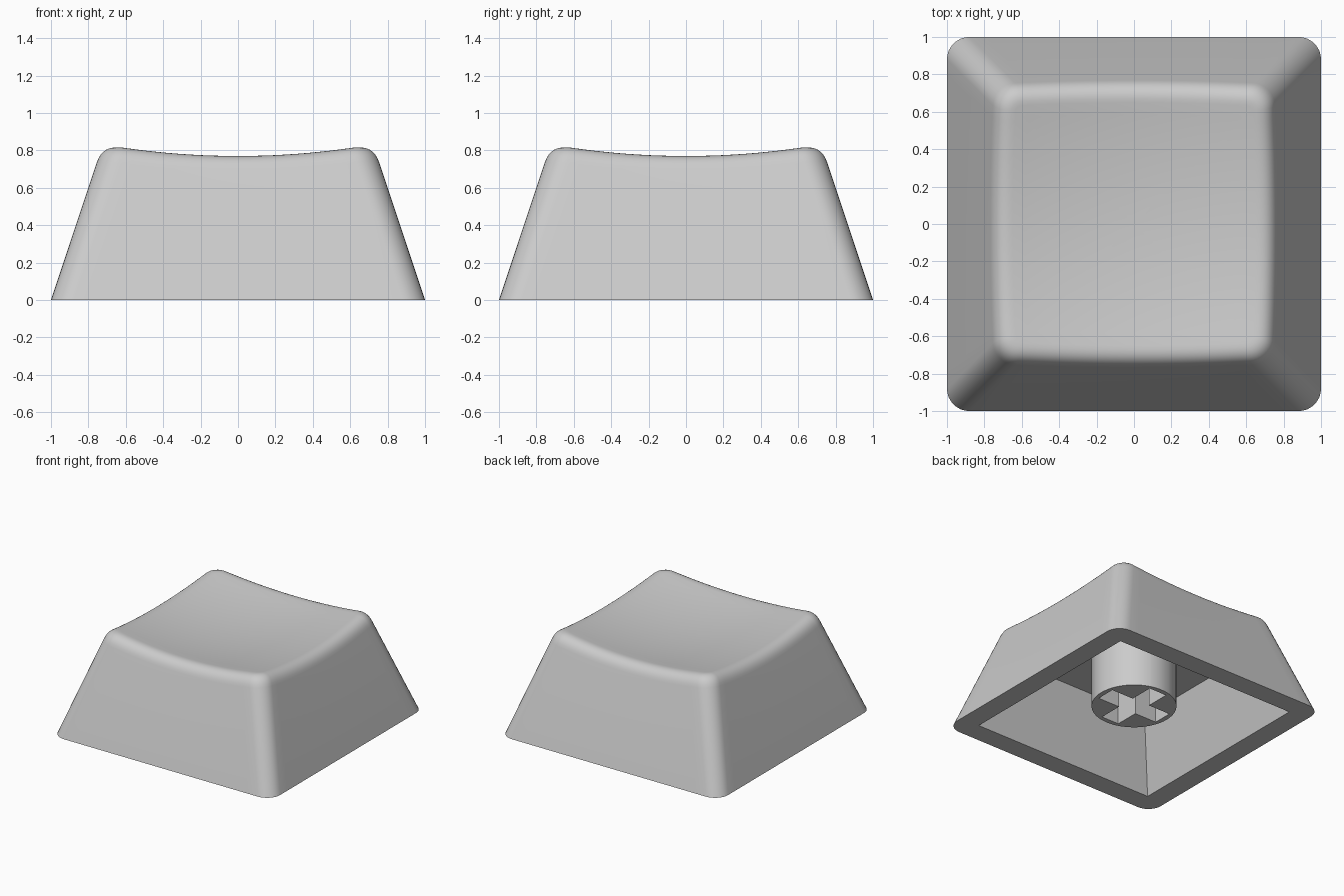
import bpy, bmesh, math

if "Cube" in bpy.data.objects:
    bpy.data.objects.remove(bpy.data.objects["Cube"])

RADIUS, TAPER = 0.12, 0.333      # vertical corner radius and wall slope
FILLET = 0.09                    # size of the rounded top edge
CEILING = 0.55                   # height of the hollow inside

grey = bpy.data.materials.new("light_grey_plastic")
grey.diffuse_color = (0.6, 0.6, 0.6, 1)
grey.use_nodes = True
grey.node_tree.nodes["Principled BSDF"].inputs["Base Color"].default_value = grey.diffuse_color


def loft(name, rings, closed=False):
    """Skin equal-length rings of points into a smooth-by-angle object."""
    bm = bmesh.new()
    rows = [[bm.verts.new(p) for p in ring] for ring in rings]
    pairs = list(zip(rows, rows[1:]))
    if closed:
        pairs.append((rows[-1], rows[0]))
    for a, b in pairs:
        n = len(a)
        for i in range(n):
            j = (i + 1) % n
            bm.faces.new((a[i], a[j], b[j], b[i]))
    bmesh.ops.remove_doubles(bm, verts=bm.verts, dist=1e-5)
    bmesh.ops.recalc_face_normals(bm, faces=bm.faces)
    mesh = bpy.data.meshes.new(name)
    bm.to_mesh(mesh)
    bm.free()
    mesh.materials.append(grey)
    obj = bpy.data.objects.new(name, mesh)
    bpy.context.collection.objects.link(obj)
    bpy.ops.object.select_all(action='DESELECT')
    obj.select_set(True)
    bpy.context.view_layer.objects.active = obj
    bpy.ops.object.shade_smooth_by_angle(angle=math.radians(35))
    return obj


def dish(x, y):
    """Height of the scooped top."""
    return 0.715 + 0.125 * (x * x + y * y)


# Rounded-square outline: position on a unit square plus outward direction
outline = []
for q in range(4):
    c, s = round(math.cos(q * math.pi / 2)), round(math.sin(q * math.pi / 2))
    for k in range(1, 20):                         # straight side
        t = -1 + k / 10
        outline.append(((c - s * t, s + c * t), (c, s)))
    for k in range(9):                             # corner arc
        a = (q + k / 8) * math.pi / 2
        outline.append(((c - s, s + c), (math.cos(a), math.sin(a))))


def wall(s, d, z, r=RADIUS):
    h = 1 - RADIUS - TAPER * z
    return (s[0] * h + d[0] * r, s[1] * h + d[1] * r, z)


def square(half, z):
    return [(s[0] * half, s[1] * half, z) for s, d in outline]


# Bezier fillet from the wall over the rim onto the dish
fillet = [[] for _ in range(9)]
for s, d in outline:
    z = 0.8
    for _ in range(12):
        z = dish(*wall(s, d, z)[:2])
    edge = wall(s, d, z)
    low = wall(s, d, z - FILLET)
    x, y, _ = wall(s, d, z, RADIUS - FILLET)
    top = (x, y, dish(x, y))
    for k, ring in enumerate(fillet):
        t = k / 8
        ring.append(tuple((1 - t) ** 2 * a + 2 * t * (1 - t) * b + t * t * e
                          for a, b, e in zip(low, edge, top)))

# Concentric rings across the dish
scoop = [[(x * t, y * t, dish(x * t, y * t)) for x, y, _ in fillet[-1]]
         for t in (k / 10 for k in range(9, -1, -1))]

# Hollow shell: ceiling, inner walls, flat bottom rim, outer walls, top
loft("cap_shell",
     [square(0, CEILING), square(0.65, CEILING), square(0.83, 0),
      [wall(s, d, 0) for s, d in outline]] + fillet + scoop)

# Round stem with a cross-shaped socket
STEM, ARM, SLOT = 0.32, 0.28, 0.08
angles = {round(i * math.pi / 32, 6) for i in range(64)}
for q in range(4):
    for a in (math.atan2(SLOT, ARM), math.atan2(ARM, SLOT)):
        angles.add(round(q * math.pi / 2 + a, 6))
angles = sorted(angles)


def cross(a):
    c, s = max(abs(math.cos(a)), 1e-9), max(abs(math.sin(a)), 1e-9)
    return max(min(ARM / c, SLOT / s), min(SLOT / c, ARM / s))


def polar(radius, z):
    return [(radius(a) * math.cos(a), radius(a) * math.sin(a), z) for a in angles]


loft("stem", [polar(lambda a: STEM, CEILING + 0.02), polar(lambda a: STEM, 0.11),
              polar(cross, 0.11), polar(cross, CEILING + 0.02)], closed=True)
